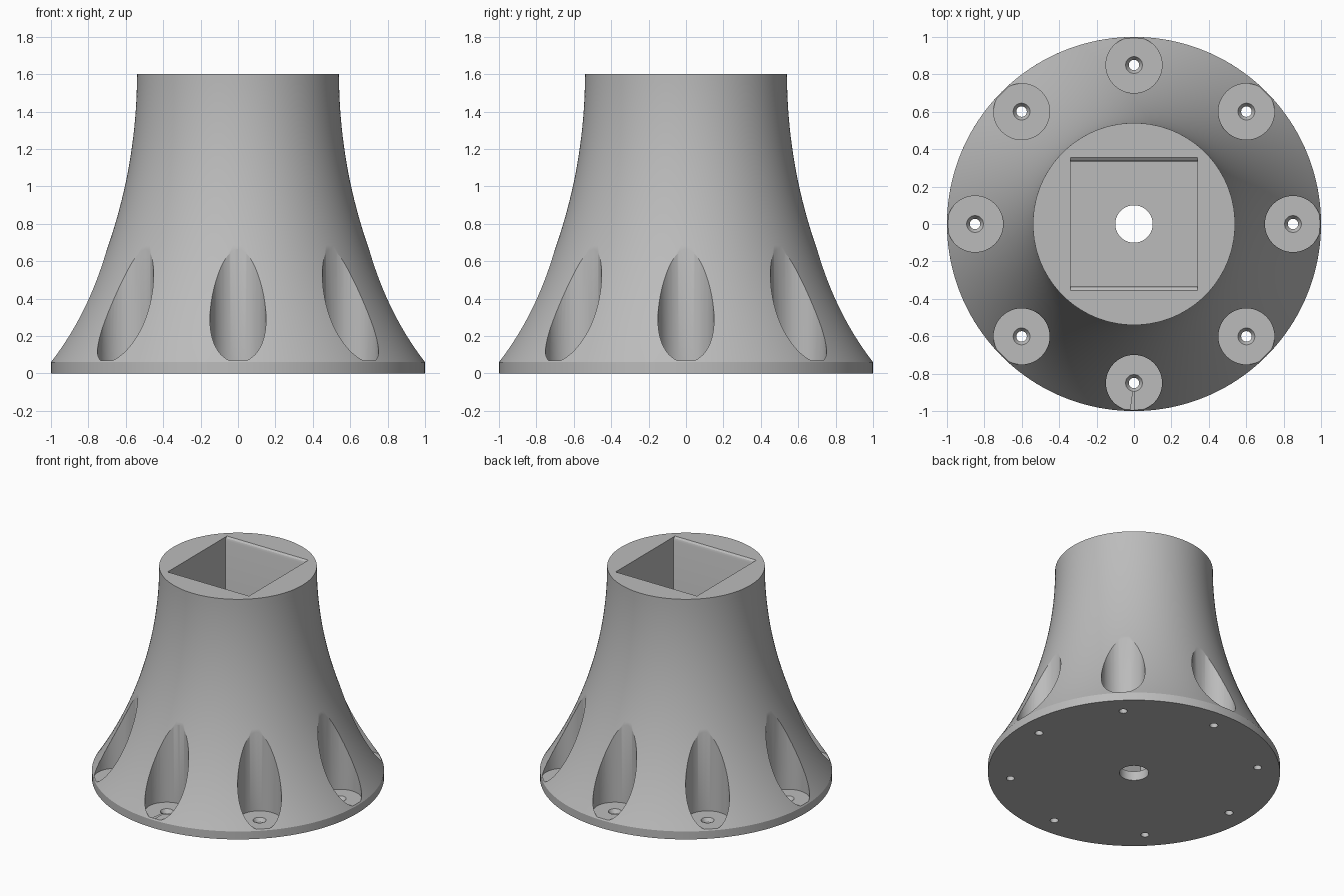
import bpy, bmesh, math

if "Cube" in bpy.data.objects:
    bpy.data.objects.remove(bpy.data.objects["Cube"])

SEG = 160
FLOOR = 0.07          # thickness of the base plate
R_ARC = 2.808         # radius of the concave flank


def new_object(name, bm):
    bmesh.ops.recalc_face_normals(bm, faces=bm.faces[:])
    mesh = bpy.data.meshes.new(name)
    bm.to_mesh(mesh)
    bm.free()
    ob = bpy.data.objects.new(name, mesh)
    bpy.context.collection.objects.link(ob)
    return ob


def stack(bm, rings):
    """Closed solid from a stack of equal-length point rings."""
    loops = [[bm.verts.new(p) for p in ring] for ring in rings]
    n = len(loops[0])
    for a, b in zip(loops, loops[1:]):
        for i in range(n):
            j = (i + 1) % n
            bm.faces.new((a[i], a[j], b[j], b[i]))
    bm.faces.new(loops[0][::-1])
    bm.faces.new(loops[-1])


def turned(bm, profile, seg, cx=0, cy=0):
    stack(bm, [[(cx + r * math.cos(2 * math.pi * i / seg),
                 cy + r * math.sin(2 * math.pi * i / seg), z)
                for i in range(seg)] for r, z in profile])


def cut(target, cutter):
    mod = target.modifiers.new("cut", 'BOOLEAN')
    mod.operation = 'DIFFERENCE'
    mod.solver = 'EXACT'
    mod.object = cutter
    bpy.context.view_layer.objects.active = target
    bpy.ops.object.modifier_apply(modifier=mod.name)
    bpy.data.objects.remove(cutter)


# Flared body: short vertical rim, then a concave arc up to the neck
profile = [(1.0, 0.0)]
for i in range(33):
    z = 0.06 + 1.54 * i / 32
    profile.append((0.54 + R_ARC - math.sqrt(R_ARC ** 2 - (1.6 - z) ** 2), z))
bm = bmesh.new()
turned(bm, profile, SEG)
body = new_object("flared_base", bm)

# Bolt recesses: vertical pockets with countersunk through holes
bm = bmesh.new()
for k in range(8):
    a = k * math.pi / 4
    turned(bm, [(0.028, -0.1), (0.028, 0.045), (0.045, FLOOR),
                (0.15, FLOOR), (0.15, 1.0)], 48,
           0.85 * math.cos(a), 0.85 * math.sin(a))
cut(body, new_object("bolt_recess_cutter", bm))

# Square socket with eased front and back top edges
bm = bmesh.new()
levels = [(0.34, 0.335, FLOOR), (0.34, 0.335, 1.575),
          (0.34, 0.341, 1.59), (0.34, 0.355, 1.6), (0.34, 0.355, 1.7)]
stack(bm, [[(-x, -y, z), (x, -y, z), (x, y, z), (-x, y, z)]
           for x, y, z in levels])
cut(body, new_object("socket_cutter", bm))

# Central drain hole
bm = bmesh.new()
turned(bm, [(0.1, -0.1), (0.1, 0.3)], 64)
cut(body, new_object("centre_hole_cutter", bm))

# Single grey finish
grey = bpy.data.materials.new("plain grey")
grey.diffuse_color = (0.5, 0.5, 0.5, 1)
grey.use_nodes = True
grey.node_tree.nodes["Principled BSDF"].inputs["Base Color"].default_value = grey.diffuse_color
body.data.materials.clear()
body.data.materials.append(grey)
for p in body.data.polygons:
    p.material_index = 0

bpy.ops.object.select_all(action='DESELECT')
body.select_set(True)
bpy.context.view_layer.objects.active = body
bpy.ops.object.shade_smooth_by_angle(angle=math.radians(28))
